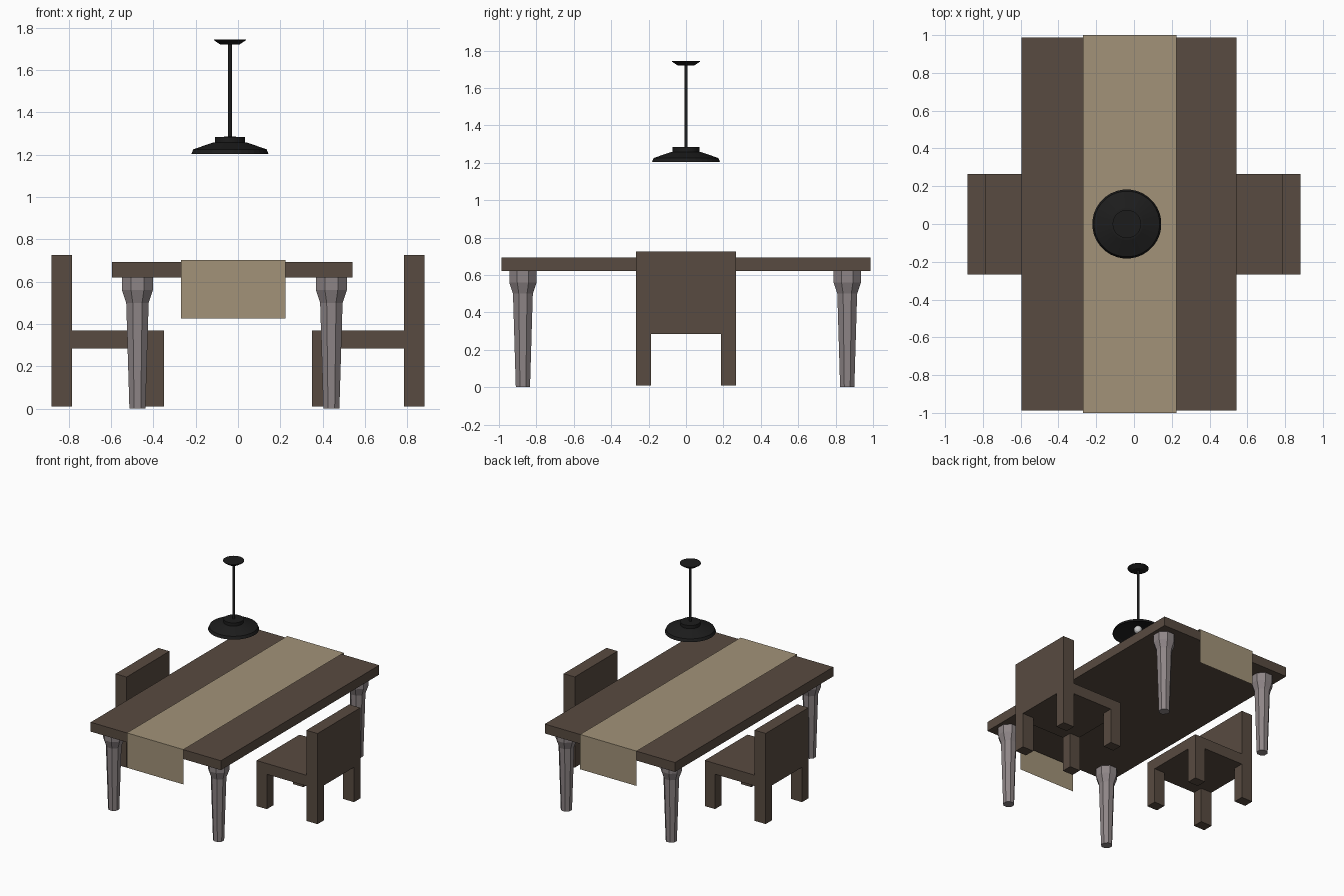
import bpy, bmesh, math

if "Cube" in bpy.data.objects:
    bpy.data.objects.remove(bpy.data.objects["Cube"])

def mat(name, rgb):
    m = bpy.data.materials.new(name)
    m.diffuse_color = (*rgb, 1)
    m.use_nodes = True
    m.node_tree.nodes["Principled BSDF"].inputs["Base Color"].default_value = m.diffuse_color
    return m

WOOD = mat("dark wood", (0.098, 0.070, 0.052))
CLOTH = mat("tan cloth", (0.36, 0.29, 0.19))
STONE = mat("grey legs", (0.27, 0.235, 0.24))
BLACK = mat("black metal", (0.012, 0.012, 0.012))
BULB = mat("bulb glass", (0.6, 0.6, 0.6))

def finish(name, bm, material, loc=(0, 0, 0), normals=True):
    if normals:
        bmesh.ops.recalc_face_normals(bm, faces=bm.faces[:])
    me = bpy.data.meshes.new(name)
    bm.to_mesh(me)
    bm.free()
    me.materials.append(material)
    ob = bpy.data.objects.new(name, me)
    ob.location = loc
    bpy.context.collection.objects.link(ob)
    return ob

def box(name, x0, x1, y0, y1, z0, z1, material):
    bm = bmesh.new()
    bmesh.ops.create_cube(bm, size=1)
    for v in bm.verts:
        v.co = ((x0 + x1) / 2 + v.co.x * (x1 - x0),
                (y0 + y1) / 2 + v.co.y * (y1 - y0),
                (z0 + z1) / 2 + v.co.z * (z1 - z0))
    return finish(name, bm, material)

def prism(name, outline, x0, x1, material):
    """Extrude a (y, z) outline along x."""
    bm = bmesh.new()
    f = bm.faces.new([bm.verts.new((x0, y, z)) for y, z in outline])
    ext = bmesh.ops.extrude_face_region(bm, geom=[f])["geom"]
    bmesh.ops.translate(bm, vec=(x1 - x0, 0, 0),
                        verts=[e for e in ext if isinstance(e, bmesh.types.BMVert)])
    return finish(name, bm, material)

def lathe(name, profile, sides, material, loc):
    """Stack rings of (radius, z) and cap both ends."""
    bm = bmesh.new()
    rings = []
    for r, z in profile:
        rings.append([bm.verts.new((r * math.cos(a), r * math.sin(a), z))
                      for a in ((i + 0.5) * math.tau / sides for i in range(sides))])
    for lo, hi in zip(rings, rings[1:]):
        for i in range(sides):
            j = (i + 1) % sides
            bm.faces.new((lo[i], lo[j], hi[j], hi[i]))
    bm.faces.new(rings[0])
    bm.faces.new(rings[-1])
    return finish(name, bm, material, loc)

# Table top and faceted legs
box("table_top", -0.595, 0.542, -0.987, 0.987, 0.62, 0.694, WOOD)
k = 1 / math.cos(math.pi / 8)
leg = [(0.038 * k, 0), (0.053 * k, 0.50), (0.073 * k, 0.56), (0.073 * k, 0.62)]
for x in (-0.475, 0.441):
    for y in (-0.872, 0.862):
        lathe("table_leg", leg, 8, STONE, (x, y, 0))

# Runner: thin cloth sheet hanging over both ends
bm = bmesh.new()
path = [(-1, 0.427), (-1, 0.702), (1, 0.702), (1, 0.427)]
rows = [[bm.verts.new((x, y, z)) for x in (-0.27, 0.224)] for y, z in path]
for a, b in zip(rows, rows[1:]):
    bm.faces.new((a[0], a[1], b[1], b[0]))
finish("table_runner", bm, CLOTH, normals=False)

# Two facing chairs
back = [(-0.268, 0.01), (-0.187, 0.01), (-0.187, 0.285), (0.187, 0.285),
        (0.187, 0.01), (0.266, 0.01), (0.266, 0.725), (-0.268, 0.725)]
for s in (-1, 1):
    prism("chair_back", back, s * 0.785, s * 0.882, WOOD)
    front = [(y, min(z, 0.37)) for y, z in back]
    prism("chair_front_legs", front, s * 0.35, s * 0.44, WOOD)
    xs = sorted((s * 0.44, s * 0.785))
    box("chair_seat", *xs, -0.268, 0.266, 0.285, 0.37, WOOD)

# Pendant lamp: hollow shade, rod, ceiling canopy and bulb
L = (-0.038, 0, 0)
shade = [(0.03, 1.262), (0.075, 1.25), (0.165, 1.218), (0.178, 1.203), (0.183, 1.203),
         (0.174, 1.225), (0.085, 1.256), (0.072, 1.258), (0.072, 1.283), (0.02, 1.285)]
lathe("lamp_shade", shade, 32, BLACK, L)
lathe("lamp_rod", [(0.009, 1.27), (0.009, 1.73)], 12, BLACK, L)
lathe("lamp_canopy", [(0.045, 1.72), (0.075, 1.74), (0.075, 1.745)], 32, BLACK, L)
bulb = [(0.03 * math.sin(t) + 0.0005, 1.235 - 0.03 * math.cos(t))
        for t in (i * math.pi / 8 for i in range(9))]
lathe("lamp_bulb", bulb, 16, BULB, L)
